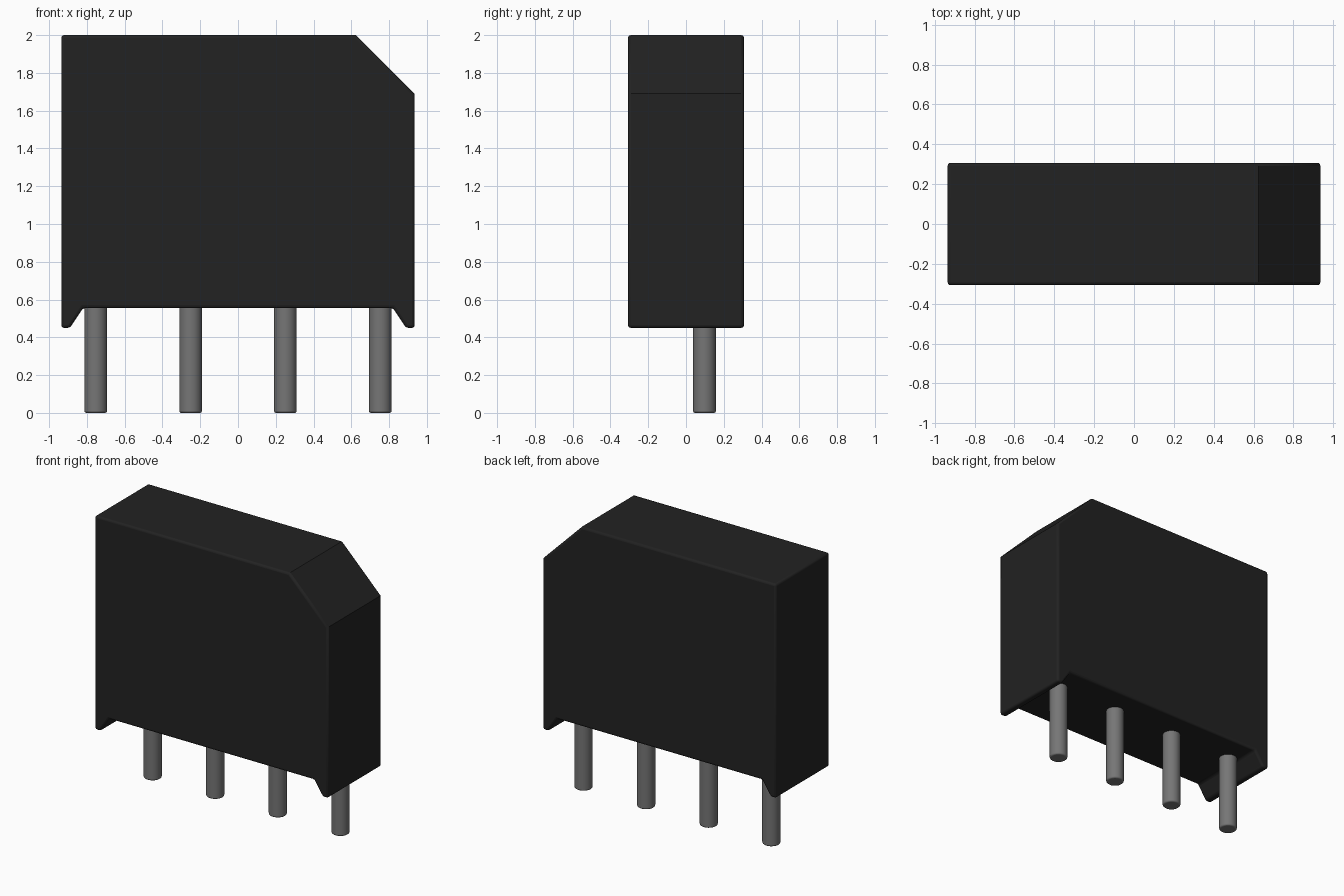
import bpy, bmesh, math

cube = bpy.data.objects.get("Cube")
if cube:
    bpy.data.objects.remove(cube, do_unlink=True)


def make_material(name, grey, roughness, metallic=0.0):
    mat = bpy.data.materials.new(name)
    mat.use_nodes = True
    color = (grey, grey, grey, 1)
    mat.diffuse_color = color
    shader = mat.node_tree.nodes["Principled BSDF"]
    shader.inputs["Base Color"].default_value = color
    shader.inputs["Roughness"].default_value = roughness
    shader.inputs["Metallic"].default_value = metallic
    return mat


def finish(bm, name, mat, bevel, angle):
    bmesh.ops.recalc_face_normals(bm, faces=bm.faces)
    mesh = bpy.data.meshes.new(name)
    bm.to_mesh(mesh)
    bm.free()
    mesh.materials.append(mat)
    obj = bpy.data.objects.new(name, mesh)
    bpy.context.collection.objects.link(obj)
    mod = obj.modifiers.new("Rounded edges", "BEVEL")
    mod.width = bevel
    mod.segments = 3
    mod.limit_method = "ANGLE"
    mod.angle_limit = math.radians(angle)
    bpy.ops.object.select_all(action="DESELECT")
    obj.select_set(True)
    bpy.context.view_layer.objects.active = obj
    bpy.ops.object.shade_smooth_by_angle(angle=math.radians(35))
    return obj


black = make_material("Black plastic", 0.016, 0.6)
metal = make_material("Grey metal", 0.18, 0.4)

# Body: side profile with one cut corner and two feet, extruded front to back
half_depth = 0.307
profile = [(-0.935, 0.45), (-0.89, 0.45), (-0.82, 0.555), (0.82, 0.555),
           (0.89, 0.45), (0.935, 0.45), (0.935, 1.69), (0.625, 2.0),
           (-0.935, 2.0)]
bm = bmesh.new()
front = bm.faces.new([bm.verts.new((x, -half_depth, z)) for x, z in profile])
extruded = bmesh.ops.extrude_face_region(bm, geom=[front], use_keep_orig=True)
back = [v for v in extruded["geom"] if isinstance(v, bmesh.types.BMVert)]
bmesh.ops.translate(bm, verts=back, vec=(0, 2 * half_depth, 0))
finish(bm, "body", black, 0.015, 50)

# Pins: four round legs set toward the back
pin_height = 0.6
for i in range(4):
    bm = bmesh.new()
    bmesh.ops.create_cone(bm, cap_ends=True, segments=32, radius1=0.06,
                          radius2=0.06, depth=pin_height)
    x = -0.753 + i * 0.502
    bmesh.ops.translate(bm, verts=bm.verts, vec=(x, 0.098, pin_height / 2))
    finish(bm, f"pin_{i + 1}", metal, 0.01, 40)
